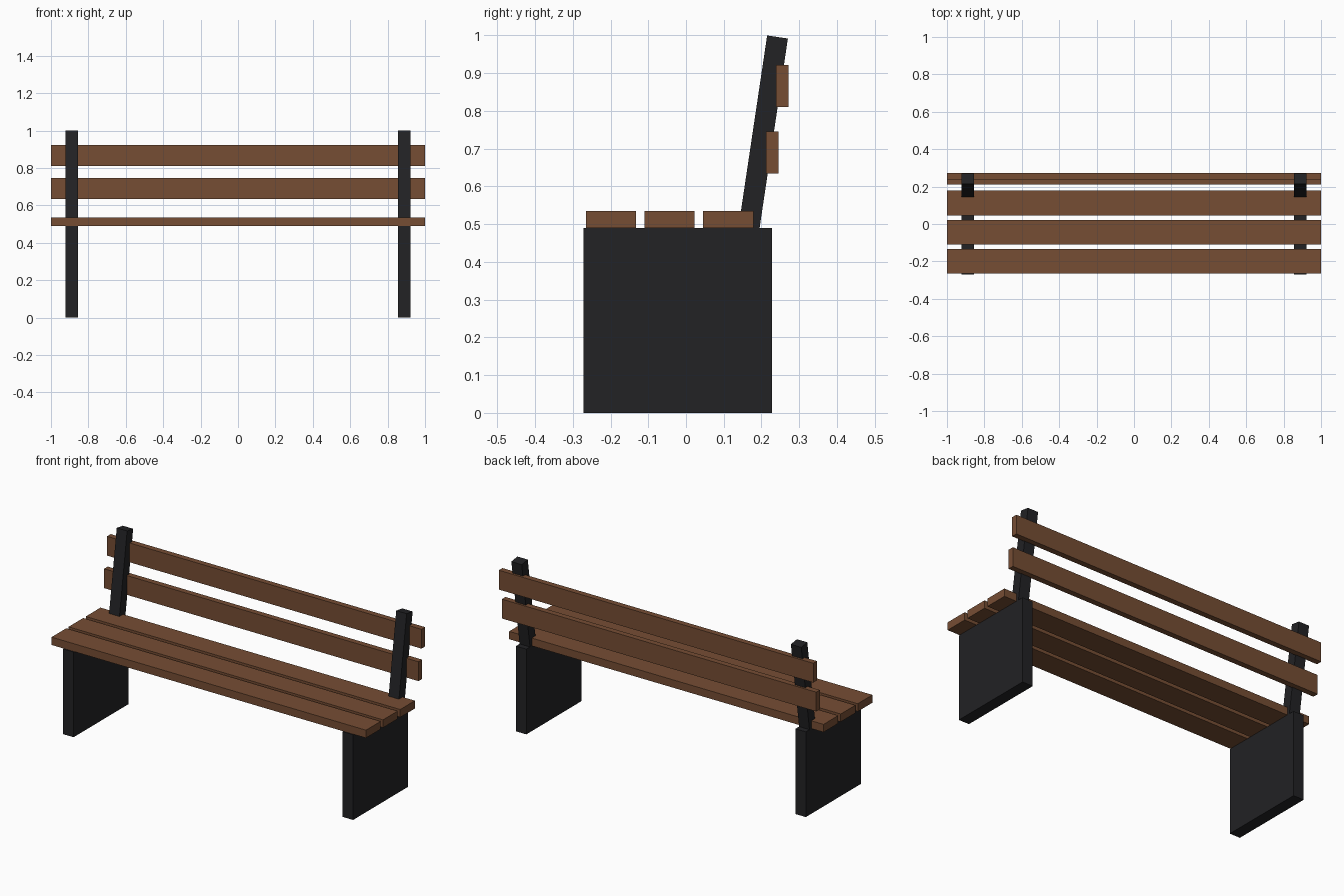
import bpy
import math
from mathutils import Matrix, Vector

if "Cube" in bpy.data.objects:
    bpy.data.objects.remove(bpy.data.objects["Cube"])


def material(name, rgb):
    mat = bpy.data.materials.new(name)
    mat.diffuse_color = (*rgb, 1.0)
    mat.use_nodes = True
    mat.node_tree.nodes["Principled BSDF"].inputs["Base Color"].default_value = mat.diffuse_color
    return mat


wood = material("brown_wood", (0.18, 0.075, 0.034))
metal = material("dark_metal", (0.016, 0.016, 0.018))


def box(name, center, size, mat, tilt=0.0):
    bpy.ops.mesh.primitive_cube_add(size=1)
    ob = bpy.context.object
    ob.name = name
    ob.data.transform(Matrix.Diagonal((*size, 1.0)))
    ob.location = center
    ob.rotation_euler.x = tilt
    ob.data.materials.append(mat)
    return ob


# Seat slats
for i, y in enumerate((-0.199, -0.044, 0.112)):
    box(f"seat_slat_{i + 1}", (0, y, 0.5125), (2, 0.133, 0.045), wood)

# Backrest slats, upright and stepped back behind the posts
for i, (y, z) in enumerate(((0.2285, 0.690), (0.2555, 0.8665))):
    box(f"back_slat_{i + 1}", (0, y, z), (2, 0.033, 0.111), wood)

# Leg panels and leaning back posts on both ends
lean = math.radians(8.5)
length = 0.53
axis = Vector((0, math.sin(lean), math.cos(lean)))
post_top = Vector((0, 0.2425, 0.996))
for side, sx in (("left", -1), ("right", 1)):
    x = sx * 0.889
    box(f"{side}_leg_panel", (x, -0.0215, 0.245), (0.066, 0.499, 0.49), metal)
    c = post_top - axis * length / 2
    box(f"{side}_back_post", (x, c.y, c.z), (0.066, 0.0555, length), metal, -lean)
